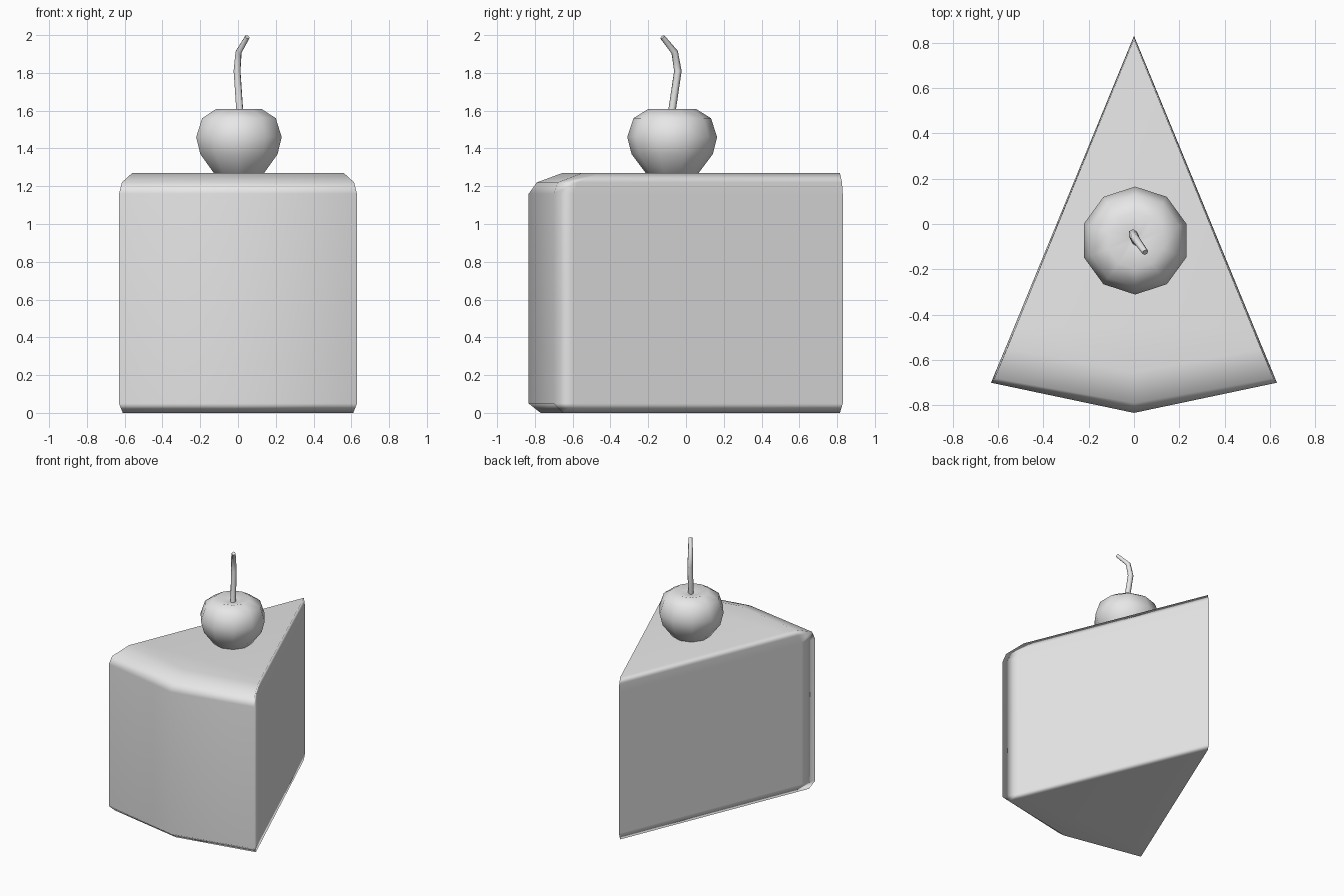
import bpy
import bmesh
import math

default = bpy.data.objects.get("Cube")
if default:
    bpy.data.objects.remove(default, do_unlink=True)

grey = bpy.data.materials.new("plain grey")
grey.use_nodes = True
grey.diffuse_color = (0.8, 0.8, 0.8, 1)
grey.node_tree.nodes["Principled BSDF"].inputs["Base Color"].default_value = (0.8, 0.8, 0.8, 1)


def loft(name, rings, angle):
    """Skin a stack of closed rings, cap both ends and shade smooth."""
    bm = bmesh.new()
    loops = [[bm.verts.new(p) for p in ring] for ring in rings]
    n = len(loops[0])
    for low, high in zip(loops, loops[1:]):
        for i in range(n):
            j = (i + 1) % n
            bm.faces.new((low[i], low[j], high[j], high[i]))
    bm.faces.new(loops[0][::-1])
    bm.faces.new(loops[-1])
    bmesh.ops.recalc_face_normals(bm, faces=bm.faces)
    mesh = bpy.data.meshes.new(name)
    bm.to_mesh(mesh)
    bm.free()
    mesh.materials.append(grey)
    obj = bpy.data.objects.new(name, mesh)
    bpy.context.collection.objects.link(obj)
    bpy.ops.object.select_all(action='DESELECT')
    obj.select_set(True)
    bpy.context.view_layer.objects.active = obj
    bpy.ops.object.shade_smooth_by_angle(angle=math.radians(angle))
    return obj


def wedge(z, tip, corner_x, corner_y, front):
    """Slice outline: tip at the back, shallow point at the front."""
    t = 0.07  # narrow strip of the cut side beside each front corner
    sx, sy = corner_x * (1 - t), corner_y + (tip - corner_y) * t
    return [(0, tip, z), (-sx, sy, z), (-corner_x, corner_y, z),
            (0, front, z), (corner_x, corner_y, z), (sx, sy, z)]


# Cake slice with softened top and bottom rims
cake = loft("cake_slice", [
    wedge(0.00, 0.815, 0.61, -0.65, -0.77),
    wedge(0.05, 0.83, 0.63, -0.70, -0.833),
    wedge(1.16, 0.83, 0.63, -0.70, -0.833),
    wedge(1.22, 0.826, 0.615, -0.68, -0.79),
    wedge(1.27, 0.815, 0.56, -0.55, -0.655),
], 110)
weighted = cake.modifiers.new("even_shading", 'WEIGHTED_NORMAL')
weighted.keep_sharp = True

# Ten-sided cherry with a shallow dimple on top
profile = [(0.06, 1.22), (0.14, 1.27), (0.215, 1.37), (0.238, 1.46),
           (0.205, 1.56), (0.125, 1.61), (0.03, 1.585)]
loft("cherry", [
    [(0.005 + r * math.sin(k * math.tau / 10),
      -0.073 + r * math.cos(k * math.tau / 10), z) for k in range(10)]
    for r, z in profile], 80)

# Bent, tapering stem
curve = bpy.data.curves.new("cherry_stem", 'CURVE')
curve.dimensions = '3D'
curve.bevel_depth = 0.02
curve.bevel_resolution = 1
curve.use_fill_caps = True
path = [(0.012, -0.08, 1.56, 1.0), (-0.005, -0.043, 1.81, 1.0),
        (0.003, -0.06, 1.91, 0.9), (0.05, -0.125, 1.99, 0.7)]
spline = curve.splines.new('POLY')
spline.points.add(len(path) - 1)
for point, (x, y, z, radius) in zip(spline.points, path):
    point.co = (x, y, z, 1)
    point.radius = radius
curve.materials.append(grey)
stem = bpy.data.objects.new("cherry_stem", curve)
bpy.context.collection.objects.link(stem)
